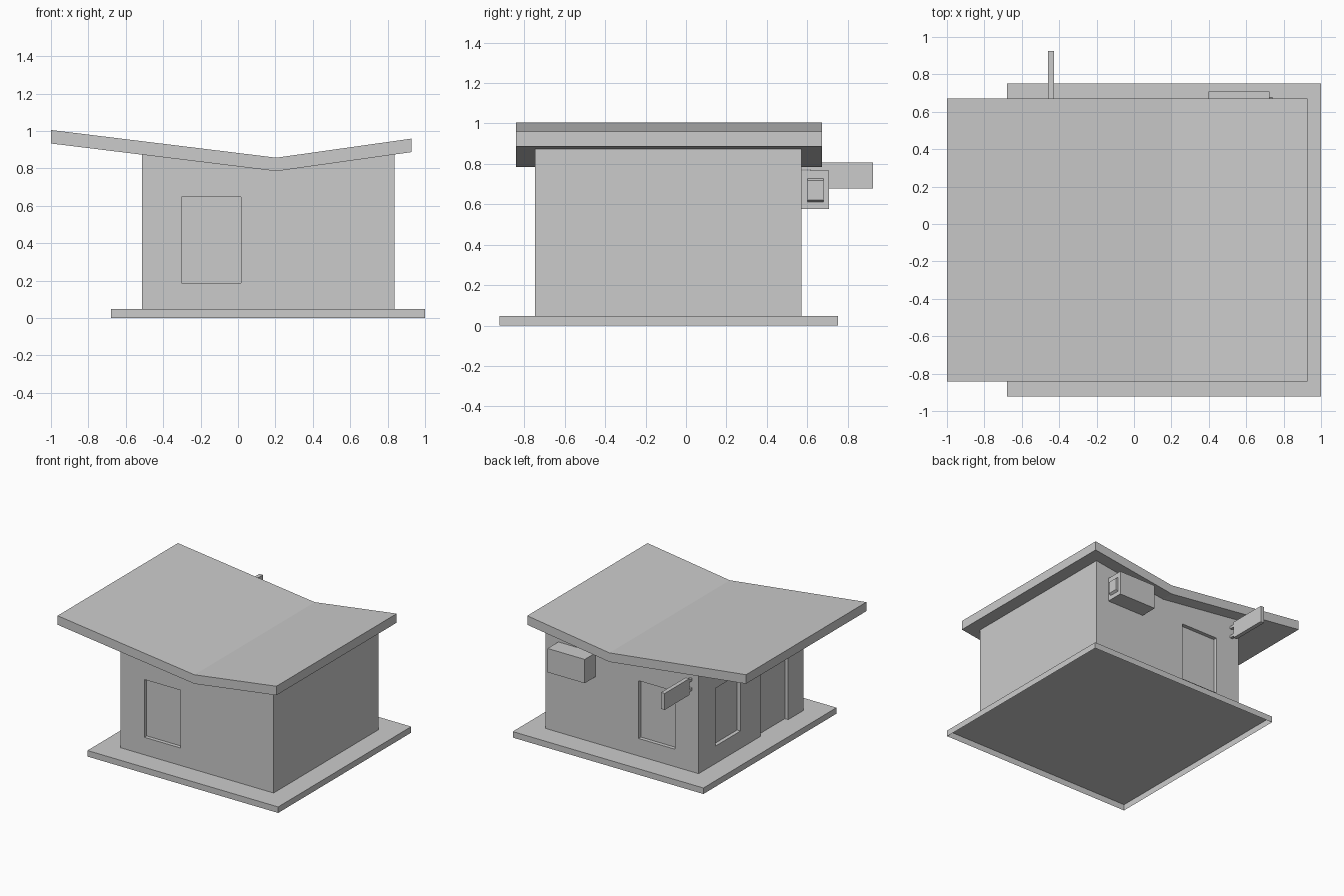
import bpy
import bmesh

cube = bpy.data.objects.get("Cube")
if cube:
    bpy.data.objects.remove(cube, do_unlink=True)

grey = bpy.data.materials.new("plain_grey")
grey.use_nodes = True
colour = (0.6, 0.6, 0.6, 1)
grey.diffuse_color = colour
grey.node_tree.nodes["Principled BSDF"].inputs["Base Color"].default_value = colour


def prism(name, outline, y0, y1, open_below=False):
    """Extrude an (x, z) outline from y0 to y1, optionally without its underside."""
    bm = bmesh.new()
    face = bm.faces.new([bm.verts.new((x, y0, z)) for x, z in outline])
    made = bmesh.ops.extrude_face_region(bm, geom=[face])["geom"]
    moved = [v for v in made if isinstance(v, bmesh.types.BMVert)]
    bmesh.ops.translate(bm, verts=moved, vec=(0, y1 - y0, 0))
    bmesh.ops.recalc_face_normals(bm, faces=bm.faces)
    if open_below:
        under = [f for f in bm.faces if f.normal.z < -0.9]
        bmesh.ops.delete(bm, geom=under, context="FACES")
    mesh = bpy.data.meshes.new(name)
    bm.to_mesh(mesh)
    bm.free()
    mesh.materials.append(grey)
    obj = bpy.data.objects.new(name, mesh)
    bpy.context.collection.objects.link(obj)
    return obj


def box(name, x, y, z, open_below=False):
    outline = [(x[0], z[0]), (x[1], z[0]), (x[1], z[1]), (x[0], z[1])]
    return prism(name, outline, *y, open_below)


# Ground slab, a shell open underneath
slab_top = 0.048
box("base_slab", (-0.68, 1.0), (-0.923, 0.752), (0, slab_top), open_below=True)

# Butterfly roof: one folded line, thickened downward
roof_top = [(-1.0, 1.005), (0.205, 0.857), (0.928, 0.959)]
thick = 0.072
prism("roof", roof_top + [(x, z - thick) for x, z in reversed(roof_top)], -0.842, 0.672)

# Walls stand on the slab and reach up just inside the roof
left, right, front, back = -0.512, 0.837, -0.747, 0.572
walls = prism("walls", [(left, slab_top), (right, slab_top), (right, 0.89),
                        (0.205, 0.80), (left, 0.89)], front, back)

# Shallow recesses for the windows and the door
depth, out = 0.03, 0.1
window_x, window_z = (-0.303, 0.017), (0.187, 0.647)
recesses = [
    ("front_window", window_x, (front - out, front + depth), window_z),
    ("back_window", window_x, (back - depth, back + out), window_z),
    ("side_window", (left - out, left + depth), (0.045, 0.36), window_z),
    ("side_door", (left - out, left + depth), (-0.555, -0.205), (0, window_z[1])),
]
bpy.context.view_layer.objects.active = walls
for name, x, y, z in recesses:
    cutter = box(name + "_cutter", x, y, z)
    cutter.hide_render = True
    cut = walls.modifiers.new(name, "BOOLEAN")
    cut.operation = "DIFFERENCE"
    cut.solver = "EXACT"
    cut.object = cutter
    bpy.ops.object.modifier_apply(modifier=name)
    bpy.data.objects.remove(cutter, do_unlink=True)

# Cooling unit on the back wall, with a chamfered vent on its end
box("cooling_unit", (0.397, 0.724), (back - 0.01, 0.708), (0.577, 0.767))
prism("cooling_vent", [(0.715, 0.611), (0.724, 0.611), (0.74, 0.622),
                       (0.74, 0.717), (0.724, 0.727), (0.715, 0.727)], 0.60, 0.68)

# Hanging sign held by two short brackets
box("sign_board", (-0.46, -0.428), (0.615, 0.925), (0.677, 0.808))
for label, z in (("upper", 0.783), ("lower", 0.707)):
    box(label + "_sign_bracket", (-0.455, -0.433), (back - 0.01, 0.62), (z - 0.01, z + 0.01))
